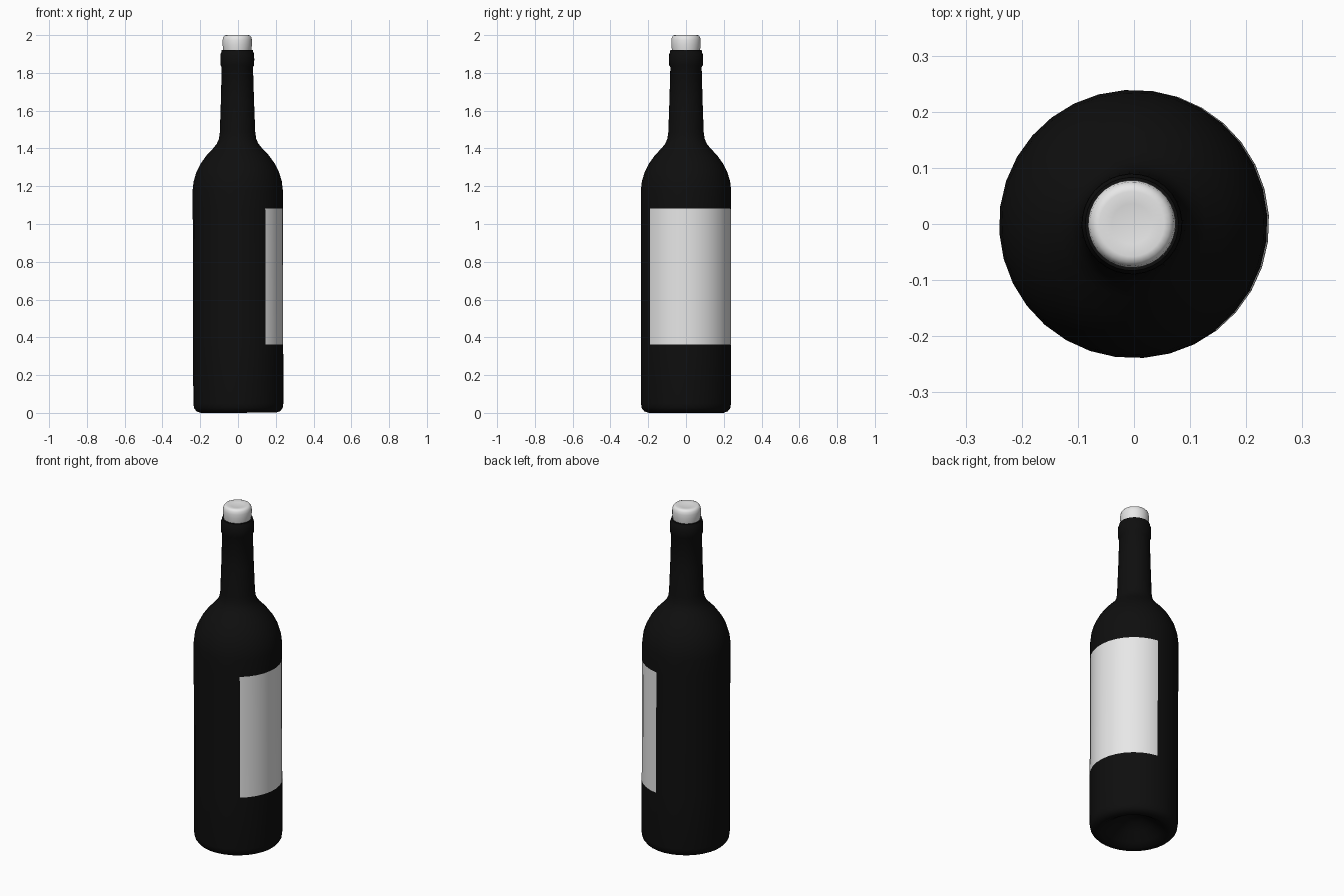
import bpy, bmesh, math
from mathutils import Vector

cube = bpy.data.objects.get("Cube")
if cube:
    bpy.data.objects.remove(cube, do_unlink=True)

SIDES = 32
START = math.radians(3.75)
LABEL_FROM, LABEL_TO = -52.5, 82.5   # degrees around the bottle
LABEL_LOW, LABEL_HIGH = 0.36, 1.08


def material(name, value):
    mat = bpy.data.materials.new(name)
    mat.use_nodes = True
    colour = (value, value, value, 1)
    mat.diffuse_color = colour
    mat.node_tree.nodes["Principled BSDF"].inputs["Base Color"].default_value = colour
    return mat


def lathe(name, profile, materials):
    """Turn a (radius, height) profile around the vertical axis."""
    bm = bmesh.new()
    verts = [bm.verts.new((r * math.cos(START), r * math.sin(START), z)) for r, z in profile]
    edges = [bm.edges.new(pair) for pair in zip(verts, verts[1:])]
    bmesh.ops.spin(bm, geom=verts + edges, cent=(0, 0, 0), axis=(0, 0, 1),
                   angle=math.tau, steps=SIDES)
    bmesh.ops.remove_doubles(bm, verts=bm.verts, dist=0.0002)
    bmesh.ops.recalc_face_normals(bm, faces=bm.faces)
    mesh = bpy.data.meshes.new(name)
    bm.to_mesh(mesh)
    bm.free()
    for mat in materials:
        mesh.materials.append(mat)
    obj = bpy.data.objects.new(name, mesh)
    bpy.context.collection.objects.link(obj)
    # The bottle leans very slightly
    obj.location = (0.002, 0, 0.0006)
    obj.rotation_euler.y = -0.003
    bpy.ops.object.select_all(action='DESELECT')
    obj.select_set(True)
    bpy.context.view_layer.objects.active = obj
    bpy.ops.object.shade_smooth_by_angle(angle=math.radians(40))
    return obj


glass = material("black glass", 0.0045)
paper = material("label paper", 0.8)
stopper = material("pale stopper", 0.8)

# Bottle: punt, foot, straight body, shoulder, neck, lip ring and mouth
bottle = lathe("bottle", [
    (0, 0.10), (0.05, 0.09), (0.10, 0.06), (0.15, 0.02), (0.18, 0.002), (0.20, 0),
    (0.222, 0.008), (0.235, 0.025), (0.239, 0.05),
    (0.239, LABEL_LOW), (0.239, LABEL_HIGH), (0.239, 1.18),
    (0.234, 1.225), (0.219, 1.275), (0.196, 1.32), (0.165, 1.363), (0.130, 1.40),
    (0.110, 1.425), (0.099, 1.45), (0.094, 1.485),
    (0.088, 1.65), (0.083, 1.83), (0.089, 1.84), (0.090, 1.87), (0.089, 1.90),
    (0.085, 1.908), (0.083, 1.92), (0.06, 1.92), (0, 1.92),
], [glass, paper])

# Label: body faces within the label's height and sweep
for face in bottle.data.polygons:
    c = face.center
    angle = math.degrees(math.atan2(c.y, c.x))
    if LABEL_LOW < c.z < LABEL_HIGH and LABEL_FROM < angle < LABEL_TO:
        face.material_index = 1

# Stopper with rounded rim and shallow dimple
lathe("stopper", [
    (0, 1.91), (0.073, 1.91), (0.076, 1.93), (0.078, 1.95), (0.078, 1.972),
    (0.075, 1.988), (0.068, 1.997), (0.058, 2.0), (0.036, 1.996), (0, 1.994),
], [stopper])
